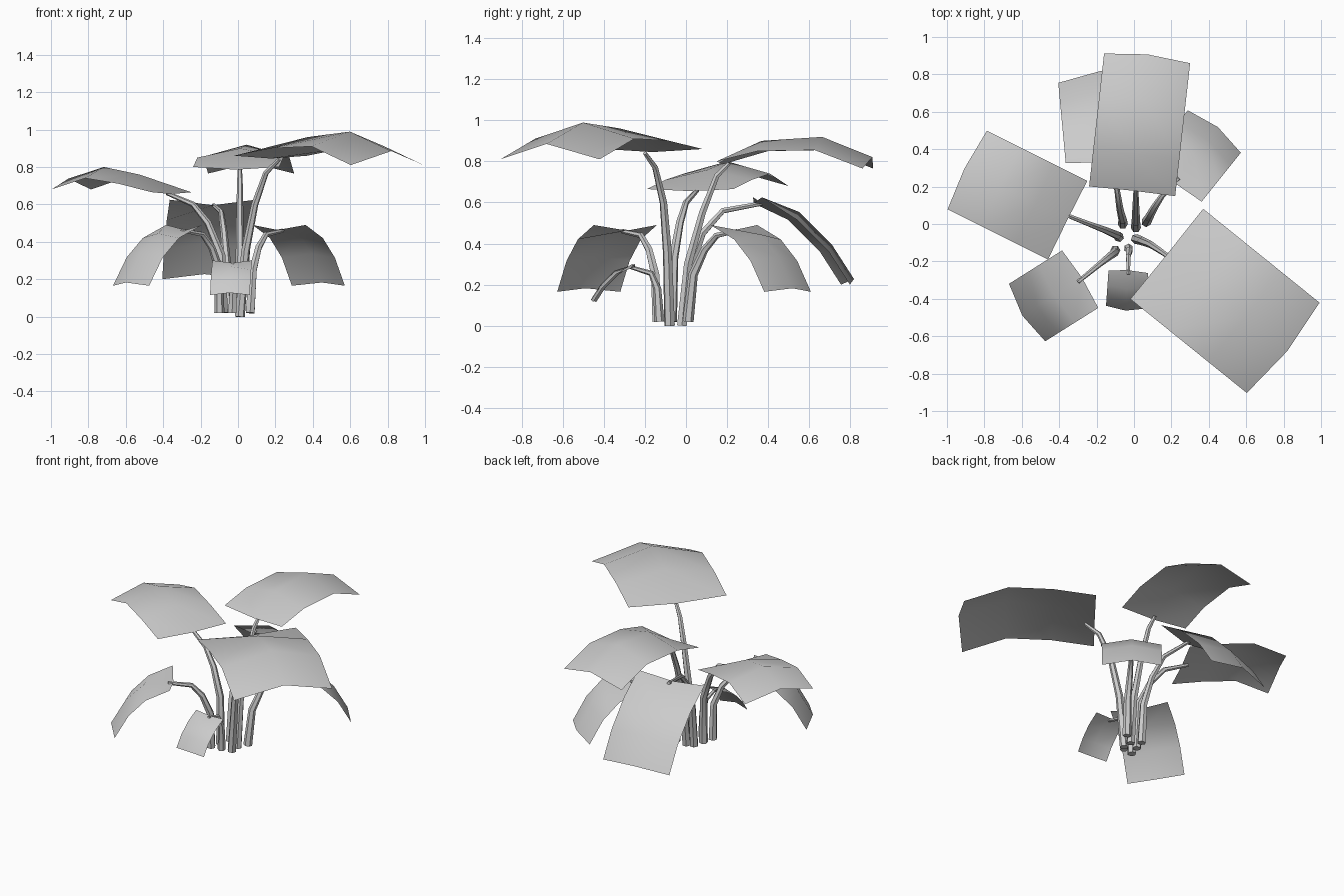
import bpy
from mathutils import Vector

if "Cube" in bpy.data.objects:
    bpy.data.objects.remove(bpy.data.objects["Cube"])


def smooth(ob):
    bpy.ops.object.select_all(action='DESELECT')
    ob.select_set(True)
    bpy.context.view_layer.objects.active = ob
    bpy.ops.object.shade_smooth_by_angle(angle=0.7)


def leaf(name, base, heading, width, profile, ridge):
    """Drooping sheet: 3 panels long, folded along a raised middle ridge.
    profile = (reach, height) of the side edges, ridge = offset along the normal."""
    fwd = Vector((heading[0], heading[1], 0)).normalized()
    side = Vector((-fwd.y, fwd.x, 0))
    start = Vector((base[0], base[1], 0))
    verts, n = [], len(profile)
    for i, (u, z) in enumerate(profile):
        u0, z0 = profile[max(i - 1, 0)]
        u1, z1 = profile[min(i + 1, n - 1)]
        normal = (fwd * (z0 - z1) + Vector((0, 0, u1 - u0))).normalized()
        mid = start + fwd * u + Vector((0, 0, z))
        verts += [mid - side * width / 2, mid + normal * ridge[i], mid + side * width / 2]
    faces = [(3 * i + j, 3 * i + 3 + j, 3 * i + 4 + j, 3 * i + 1 + j)
             for i in range(n - 1) for j in (0, 1)]
    me = bpy.data.meshes.new(name)
    me.from_pydata(verts, [], faces)
    ob = bpy.data.objects.new(name, me)
    bpy.context.collection.objects.link(ob)
    smooth(ob)


def stem(name, points, r0=0.027, r1=0.011):
    """Tapered six-sided tube through the given points."""
    cu = bpy.data.curves.new(name, 'CURVE')
    cu.dimensions = '3D'
    cu.bevel_depth = 1.0
    cu.bevel_resolution = 1
    cu.use_fill_caps = True
    sp = cu.splines.new('POLY')
    sp.points.add(len(points) - 1)
    for i, p in enumerate(points):
        sp.points[i].co = (*p, 1)
        sp.points[i].radius = r0 + (r1 - r0) * i / (len(points) - 1)
    ob = bpy.data.objects.new(name, cu)
    bpy.context.collection.objects.link(ob)
    bpy.ops.object.select_all(action='DESELECT')
    ob.select_set(True)
    bpy.context.view_layer.objects.active = ob
    bpy.ops.object.convert(target='MESH')
    smooth(bpy.context.object)


# large spreading leaves
leaf("leaf_front_right", (0.175, -0.16), (0.62, -0.50), 0.62,
     [(0, 0.86), (0.26, 0.90), (0.53, 0.91), (0.80, 0.81)], (-0.015, 0.06, 0.08, 0.08))
leaf("leaf_left", (-0.355, 0.02), (-0.54, 0.27), 0.47,
     [(0, 0.665), (0.20, 0.71), (0.40, 0.74), (0.60, 0.68)], (-0.01, 0.05, 0.06, 0.06))
leaf("leaf_back", (-0.01, 0.175), (0.08, 0.71), 0.463,
     [(0, 0.80), (0.20, 0.85), (0.48, 0.855), (0.715, 0.765)], (-0.015, 0.05, 0.065, 0.06))

# hanging leaves
leaf("leaf_back_left", (-0.135, 0.348), (-0.093, 0.995), 0.462,
     [(0, 0.625), (0.172, 0.515), (0.327, 0.36), (0.43, 0.20)], (-0.035, 0.05, 0.05, 0.05))
droop = [(0, 0.49), (0.147, 0.42), (0.25, 0.315), (0.335, 0.165)]
for name, base, heading in (("leaf_front_left", (-0.288, -0.295), (-0.847, -0.533)),
                            ("leaf_back_right", (0.22, 0.233), (0.625, 0.78))):
    leaf(name, base, heading, 0.363, droop, (-0.03, 0.03, 0.035, 0.035))
leaf("leaf_small_front", (-0.03, -0.255), (-0.07, -1), 0.213,
     [(0, 0.30), (0.08, 0.25), (0.145, 0.185), (0.19, 0.115)], (-0.015, 0.022, 0.022, 0.022))

# stems
stem("stem_front_right", [(0.01, -0.08, 0.0), (0.04, -0.09, 0.35), (0.09, -0.11, 0.6),
                          (0.15, -0.15, 0.77), (0.22, -0.20, 0.84)])
stem("stem_left", [(-0.08, -0.07, 0.02), (-0.09, -0.06, 0.33), (-0.16, -0.03, 0.5),
                   (-0.24, 0.0, 0.6), (-0.38, 0.055, 0.66)])
stem("stem_back", [(0.01, -0.02, 0.0), (0.01, 0.01, 0.3), (0.01, 0.08, 0.55),
                   (0.01, 0.15, 0.73), (0.01, 0.21, 0.79)])
stem("stem_back_left", [(-0.06, 0.0, 0.02), (-0.06, 0.02, 0.28), (-0.075, 0.08, 0.45),
                        (-0.09, 0.18, 0.56), (-0.13, 0.37, 0.595)])
stem("stem_front_left", [(-0.1, -0.14, 0.02), (-0.1, -0.15, 0.25), (-0.14, -0.18, 0.37),
                         (-0.19, -0.22, 0.44), (-0.30, -0.31, 0.46)])
stem("stem_back_right", [(0.065, 0.01, 0.02), (0.08, 0.035, 0.25), (0.11, 0.09, 0.37),
                         (0.15, 0.15, 0.44), (0.24, 0.245, 0.46)])
stem("stem_small_front", [(-0.03, -0.13, 0.02), (-0.025, -0.14, 0.18), (-0.03, -0.17, 0.255),
                          (-0.03, -0.27, 0.285)], 0.025, 0.009)
